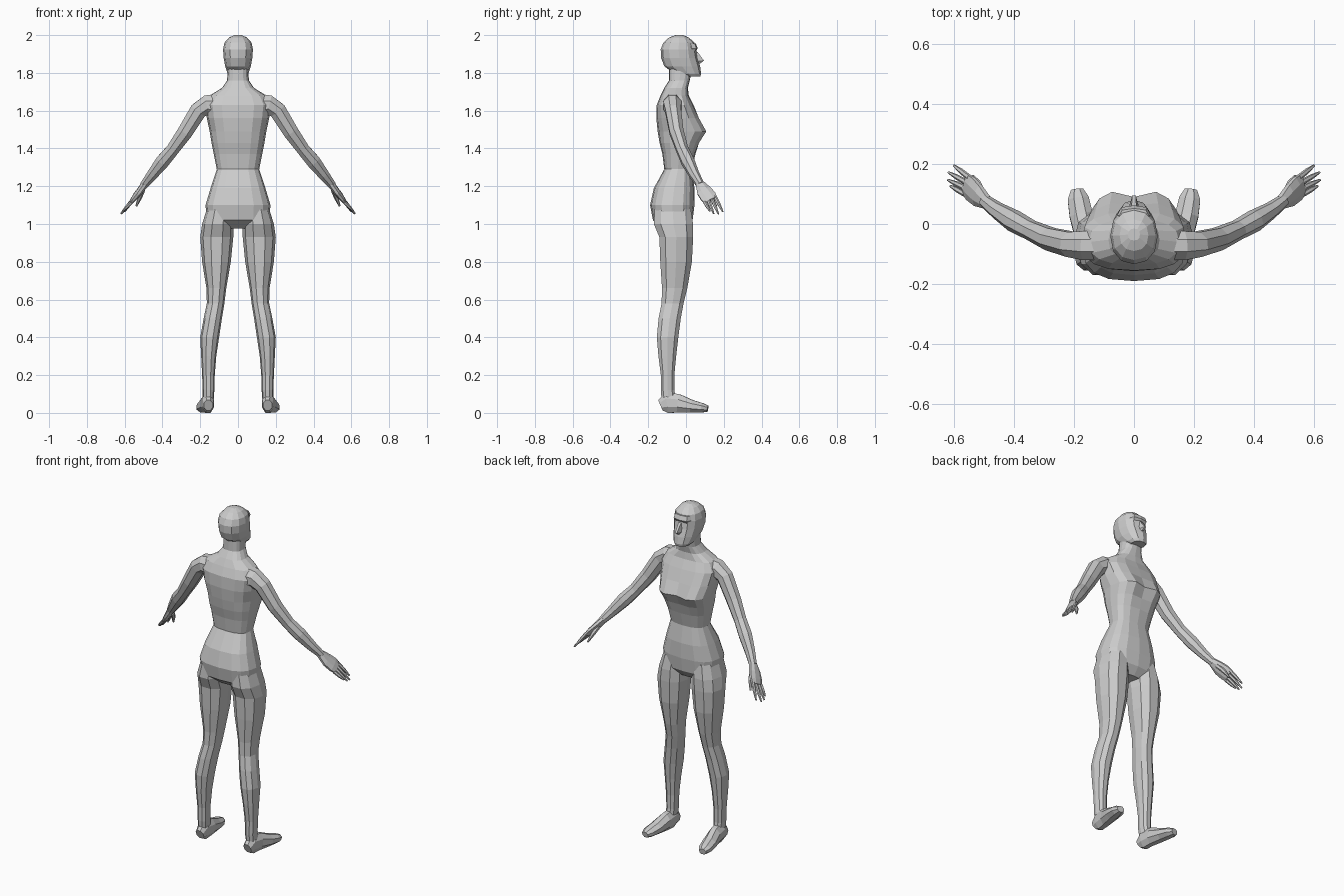
import bpy, bmesh, math
from mathutils import Vector

mat = bpy.data.materials.new("plain grey")
mat.diffuse_color = (0.6, 0.6, 0.6, 1)


def skin(name, rings, mirror=False):
    """Loft a closed flat-shaded skin over a list of equal-sized rings."""
    bm = bmesh.new()
    vs = [[bm.verts.new(p) for p in r] for r in rings]
    n = len(vs[0])
    for a, b in zip(vs, vs[1:]):
        for i in range(n):
            bm.faces.new((a[i], a[(i + 1) % n], b[(i + 1) % n], b[i]))
    bm.faces.new(vs[0])
    bm.faces.new(vs[-1])
    bmesh.ops.recalc_face_normals(bm, faces=bm.faces)
    me = bpy.data.meshes.new(name)
    bm.to_mesh(me)
    bm.free()
    me.materials.append(mat)
    ob = bpy.data.objects.new(name, me)
    bpy.context.collection.objects.link(ob)
    if mirror:
        m = ob.modifiers.new("mirror", 'MIRROR')
        m.use_mirror_merge = False
    return ob


def level(z, x0, x1, y0, y1, n=12, p=0.85, notch=0.0):
    """Horizontal rounded ring; notch pulls the middle of the front inwards."""
    out = []
    for i in range(n):
        t = 2 * math.pi * i / n
        c, s = math.cos(t), math.sin(t)
        x = (x0 + x1) / 2 + (x1 - x0) / 2 * math.copysign(abs(c) ** p, c)
        y = (y0 + y1) / 2 + (y1 - y0) / 2 * math.copysign(abs(s) ** p, s)
        if s > 0.99:
            y -= notch
        out.append((x, y, z))
    return out


def tube(name, pts, ref, n=8):
    """Tube along points (x, y, z, width, thickness), width measured along ref."""
    rings = []
    P = [Vector(q[:3]) for q in pts]
    for i, q in enumerate(pts):
        t = (P[min(i + 1, len(P) - 1)] - P[max(i - 1, 0)]).normalized()
        u = Vector(ref)
        u = (u - t * u.dot(t)).normalized()
        v = t.cross(u)
        rings.append([P[i] + u * q[3] * math.cos(2 * math.pi * (k + .5) / n)
                      + v * q[4] * math.sin(2 * math.pi * (k + .5) / n) for k in range(n)])
    return skin(name, rings, True)


# Torso and neck: height, half width, back, front, front notch
torso = [(0.975, .07, -.12, .0, 0), (1.02, .165, -.175, .035, 0), (1.10, .172, -.19, .045, 0),
         (1.19, .145, -.17, .045, 0), (1.29, .112, -.115, .03, 0), (1.37, .128, -.125, .05, 0),
         (1.43, .14, -.14, .075, .01), (1.49, .15, -.15, .115, .025), (1.56, .165, -.157, .075, .01),
         (1.63, .175, -.155, .04, 0), (1.68, .15, -.135, .015, 0), (1.72, .085, -.115, .01, 0),
         (1.76, .058, -.09, .02, 0), (1.83, .053, -.09, .035, 0)]
skin("torso", [level(z, -w, w, b, f, 16, .75, k) for z, w, b, f, k in torso])

# Head: height, half width, back, front
head = [(1.78, .04, -.01, .075), (1.795, .055, -.06, .08), (1.835, .068, -.115, .075),
        (1.88, .076, -.132, .062), (1.925, .079, -.134, .055), (1.96, .072, -.12, .045),
        (1.987, .048, -.09, .015), (2.0, .02, -.055, -.015)]
skin("head", [level(z, -w, w, b, f, 12, .9) for z, w, b, f in head])

# Nose wedge and brow
skin("nose", [[(-.008, .05, 1.915), (.008, .05, 1.915), (.008, .062, 1.91), (-.008, .062, 1.91)],
              [(-.018, .05, 1.86), (.018, .05, 1.86), (.006, .095, 1.865), (-.006, .095, 1.865)],
              [(-.012, .05, 1.85), (.012, .05, 1.85), (.004, .075, 1.85), (-.004, .075, 1.85)]])
skin("brow", [level(z, -w, w, 0, f, 8, .7) for z, w, f in
              [(1.915, .05, .052), (1.93, .055, .062), (1.955, .05, .052)]])

# Legs: height, inner, outer, back, front
leg = [(1.08, .03, .165, -.17, .03), (1.0, .025, .19, -.175, .042), (.93, .025, .2, -.145, .042),
       (.80, .038, .19, -.14, .035), (.66, .062, .167, -.13, .01), (.58, .072, .165, -.132, -.01),
       (.50, .085, .182, -.148, -.025), (.40, .1, .2, -.157, -.038), (.30, .115, .195, -.148, -.05),
       (.20, .123, .19, -.135, -.06), (.12, .125, .187, -.135, -.06), (.06, .13, .187, -.13, -.05)]
skin("leg", [level(*r, 10, .9) for r in leg], True)

# Feet, turned slightly outwards
tube("foot", [(.157, -.135, .04, .026, .032), (.158, -.1, .055, .034, .06), (.162, -.04, .05, .038, .053),
              (.176, .03, .035, .042, .036), (.186, .085, .027, .038, .027), (.19, .115, .022, .022, .018)],
     (1, 0, 0))

# Arms, bent gently forwards
tube("arm", [(.11, -.07, 1.625, .055, .07), (.165, -.072, 1.63, .052, .056), (.21, -.068, 1.6, .045, .049),
             (.28, -.05, 1.487, .04, .044), (.345, -.02, 1.395, .034, .037), (.4, .01, 1.33, .037, .04),
             (.455, .045, 1.26, .028, .031), (.497, .077, 1.207, .022, .023)], (0, 1, 0))

# Hands
side = Vector((-.2, .7, .4))
tube("palm", [(.49, .072, 1.215, .024, .02), (.52, .095, 1.175, .042, .018),
              (.545, .118, 1.145, .046, .016), (.56, .132, 1.125, .04, .012)], side)
tips = [(.6, .195, 1.065), (.618, .172, 1.053), (.62, .147, 1.055), (.612, .127, 1.068)]
for i, tip in enumerate(tips):
    base = Vector((.556, .127, 1.13)) + side.normalized() * (.032 - .0213 * i)
    mid = base.lerp(Vector(tip), .55)
    tube("finger_%d" % (i + 1), [(*base, .010, .010), (*mid, .009, .009), (*tip, .004, .004)], side, 6)
tube("thumb", [(.505, .1, 1.18, .014, .014), (.52, .135, 1.14, .012, .012), (.538, .16, 1.095, .005, .005)],
     side, 6)
